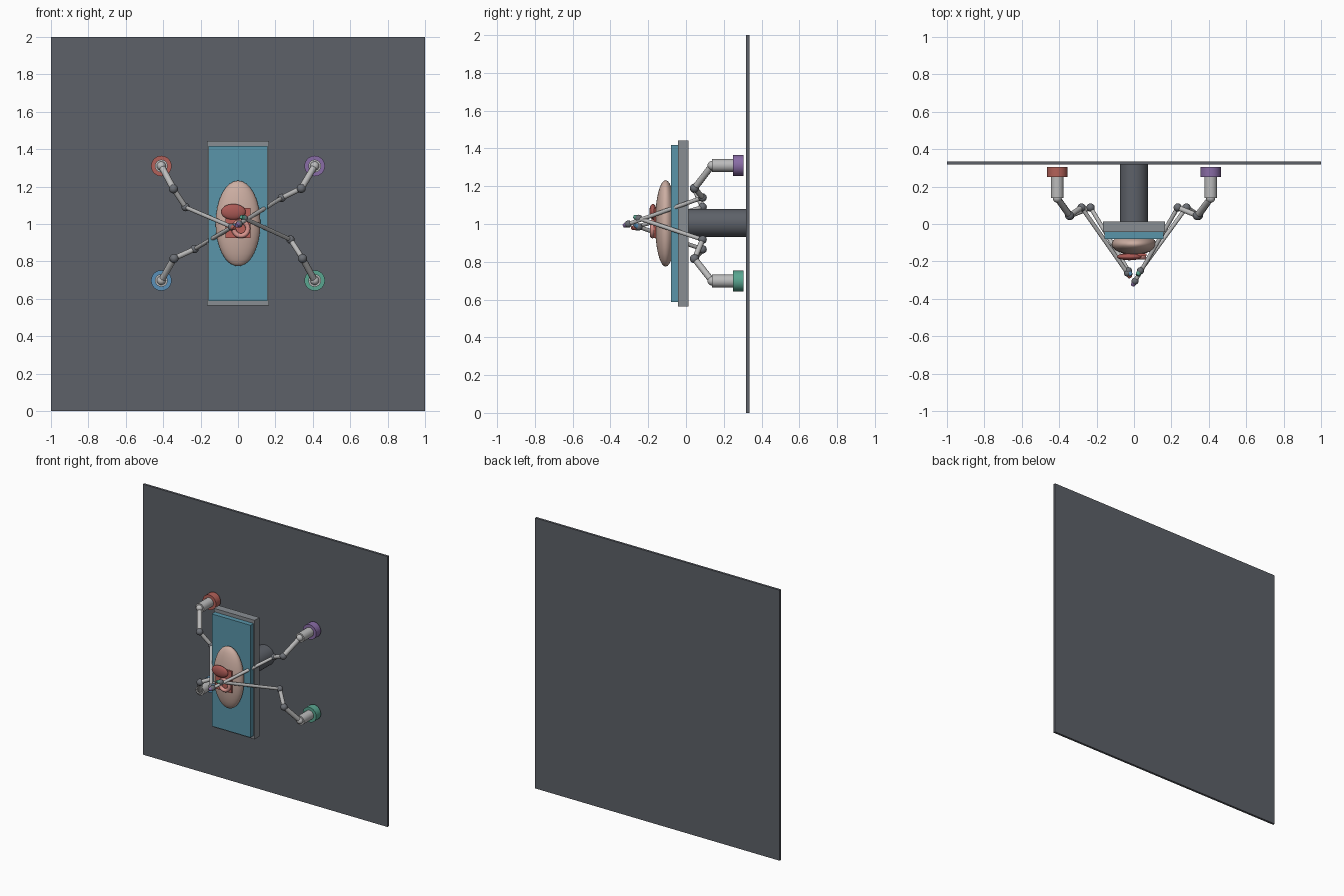
import bpy, math
from mathutils import Vector

if "Cube" in bpy.data.objects:
    bpy.data.objects.remove(bpy.data.objects["Cube"])

MATS = {}


def paint(ob, rgb):
    if rgb:
        if rgb not in MATS:
            MATS[rgb] = bpy.data.materials.new("paint")
            MATS[rgb].diffuse_color = (*rgb, 1)
        ob.data.materials.append(MATS[rgb])


def finish(name, rgb, smooth=True):
    ob = bpy.context.object
    ob.name = name
    paint(ob, rgb)
    bpy.ops.object.transform_apply(location=False, rotation=True, scale=True)
    if smooth:
        bpy.ops.object.shade_smooth_by_angle(angle=math.radians(40))
    return ob


def box(name, lo, hi, rgb=None):
    lo, hi = Vector(lo), Vector(hi)
    bpy.ops.mesh.primitive_cube_add(size=1, location=(lo + hi) / 2)
    bpy.context.object.scale = hi - lo
    return finish(name, rgb, False)


def rod(name, a, b, r, rgb=None, r2=None, verts=24):
    a, b = Vector(a), Vector(b)
    rot = (b - a).to_track_quat('Z', 'Y').to_euler()
    bpy.ops.mesh.primitive_cone_add(vertices=verts, radius1=r, radius2=r2 or r,
                                    depth=(b - a).length, location=(a + b) / 2, rotation=rot)
    return finish(name, rgb)


def ball(name, c, radii, rgb=None, tilt=0):
    bpy.ops.mesh.primitive_uv_sphere_add(segments=32, ring_count=16, radius=1,
                                         location=c, rotation=(0, tilt, 0))
    bpy.context.object.scale = radii
    return finish(name, rgb)


DARK = (0.11, 0.12, 0.14)
STEEL = (0.5, 0.5, 0.5)
JOINT = (0.15, 0.16, 0.18)

# Backing slab, pedestal and table
box("floor_slab", (-1, 0.318, 0), (1, 0.335, 2), DARK)
rod("pedestal", (0, 0.32, 1.005), (0, 0.012, 1.005), 0.075, DARK, verts=32)
box("table_top", (-0.167, -0.043, 0.563), (0.167, 0.013, 1.443), (0.25, 0.27, 0.29))
box("mattress", (-0.158, -0.08, 0.588), (0.158, -0.043, 1.418), (0.1, 0.3, 0.4))

# Torso with opening and organs
ball("torso", (0, -0.108, 1.003), (0.12, 0.056, 0.229), (0.6, 0.42, 0.36))
box("opening", (-0.066, -0.170, 0.925), (0.066, -0.158, 1.085), (0.5, 0.12, 0.1))
ball("upper_organ", (-0.025, -0.175, 1.065), (0.066, 0.019, 0.042), (0.4, 0.1, 0.09))
bpy.ops.mesh.primitive_torus_add(major_radius=0.038, minor_radius=0.013, major_segments=32,
                                 minor_segments=12, location=(0.015, -0.178, 0.975),
                                 rotation=(math.pi / 2, 0, 0))
finish("coiled_organ", (0.7, 0.3, 0.27))

# Four arms: colour, base (x, z), elbow (x, z), wrist hub (x, z), instrument tip
ARMS = {
    "upper_left": ((0.45, 0.12, 0.1), (-0.41, 1.31), (-0.345, 1.188), (-0.28, 1.09), (-0.035, -0.262, 0.985)),
    "upper_right": ((0.25, 0.15, 0.38), (0.41, 1.31), (0.338, 1.19), (0.234, 1.14), (0.006, -0.305, 1.0)),
    "lower_left": ((0.1, 0.28, 0.48), (-0.41, 0.698), (-0.342, 0.816), (-0.232, 0.866), (-0.03, -0.25, 0.985)),
    "lower_right": ((0.1, 0.38, 0.28), (0.41, 0.698), (0.345, 0.816), (0.28, 0.917), (0.034, -0.25, 1.03)),
}
for tag, (rgb, base, elbow, hub, tip) in ARMS.items():
    def at(p, y):
        return Vector((p[0], y, p[1]))
    top, e, h, t = at(base, 0.138), at(elbow, 0.045), at(hub, 0.088), Vector(tip)
    rod("arm_base_" + tag, at(base, 0.305), at(base, 0.25), 0.055, rgb)
    rod("arm_post_" + tag, at(base, 0.25), top, 0.034, STEEL)
    rod("upper_link_" + tag, top, e, 0.017, STEEL, verts=16)
    rod("fore_link_" + tag, e, h, 0.014, STEEL, verts=16)
    rod("instrument_" + tag, h, t, 0.011, STEEL, verts=16)
    ball("shoulder_" + tag, top, (0.024,) * 3, STEEL)
    ball("elbow_" + tag, e, (0.024,) * 3, JOINT)
    ball("hub_" + tag, h, (0.022,) * 3, JOINT)
    ball("wrist_" + tag, t, (0.019,) * 3, JOINT)
    d = (t - h).normalized()
    rod("tool_tip_" + tag, t, t + d * 0.03, 0.017, rgb, 0.01, 16)

for m in bpy.data.materials:
    if m.users and not m.is_grease_pencil:
        m.use_nodes = True
        m.node_tree.nodes["Principled BSDF"].inputs["Base Color"].default_value = m.diffuse_color
